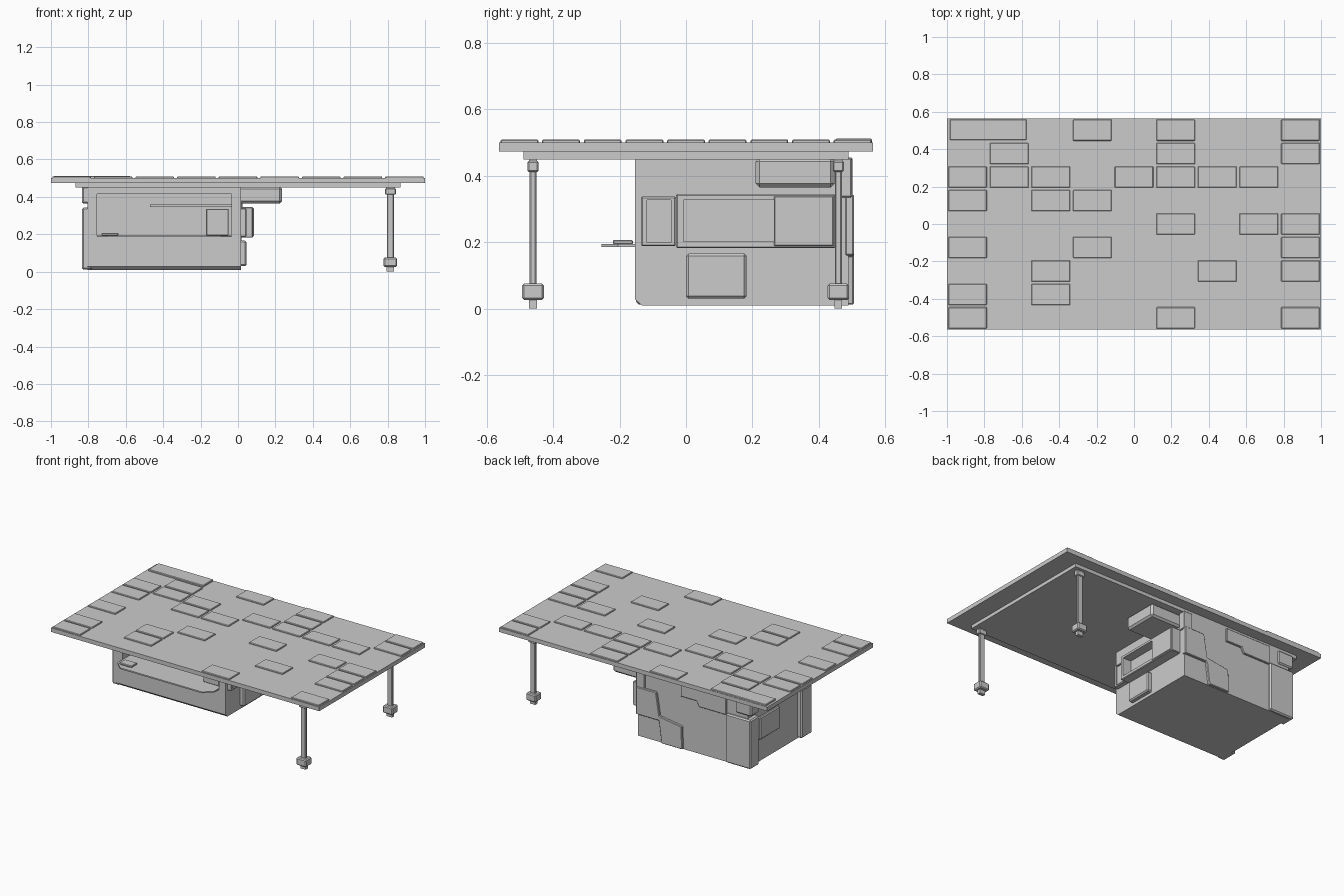
import bpy, bmesh
from mathutils import Vector

if "Cube" in bpy.data.objects:
    bpy.data.objects.remove(bpy.data.objects["Cube"])


def prism(name, pts, axis, a, b, bevel=0.0):
    """Extrude a 2D outline along an axis from a to b."""
    def to3(p, t):
        v = list(p)
        v.insert(axis, t)
        return Vector(v)
    bm = bmesh.new()
    lo = [bm.verts.new(to3(p, a)) for p in pts]
    hi = [bm.verts.new(to3(p, b)) for p in pts]
    bm.faces.new(lo)
    bm.faces.new(hi)
    n = len(pts)
    for i in range(n):
        j = (i + 1) % n
        bm.faces.new((lo[i], lo[j], hi[j], hi[i]))
    bmesh.ops.recalc_face_normals(bm, faces=bm.faces)
    if bevel:
        bmesh.ops.bevel(bm, geom=list(bm.edges), offset=bevel, segments=1,
                        affect='EDGES', profile=0.5)
    me = bpy.data.meshes.new(name)
    bm.to_mesh(me)
    bm.free()
    ob = bpy.data.objects.new(name, me)
    bpy.context.collection.objects.link(ob)
    return ob


def box(name, x, y, z, bevel=0.0):
    """Box from (min, max) pairs."""
    return prism(name, [(x[0], y[0]), (x[1], y[0]), (x[1], y[1]), (x[0], y[1])],
                 2, z[0], z[1], bevel)


def cut(target, cutter):
    cutter.hide_render = True
    m = target.modifiers.new("cut", 'BOOLEAN')
    m.operation = 'DIFFERENCE'
    m.solver = 'EXACT'
    m.object = cutter
    bpy.context.view_layer.objects.active = target
    bpy.ops.object.modifier_apply(modifier=m.name)
    bpy.data.objects.remove(cutter)


# Table top and the slab under it
box("table_top", (-1, 1), (-.563, .563), (.473, .501))
box("under_slab", (-.87, .87), (-.49, .49), (.45, .474))

# Raised tiles on a 9 x 9 grid
rows = ["...#.#..#", ".#...#..#", "###.####.", "#.##.....", ".....#.##",
        "#..#....#", "..#...#.#", "#.#......", "#....#..#"]
for r, row in enumerate(rows):
    for c, ch in enumerate(row):
        if ch == "#":
            x, y = (c - 4) * .2225, (4 - r) * .1255
            box("top_tile", (x - .103, x + .103), (y - .057, y + .057), (.495, .509), .003)
box("wide_top_tile", (-.985, -.575), (.45, .56), (.495, .512), .003)

# Two legs on the right
for y in (-.461, .459):
    x = .815
    for name, w, d, z, bv in (("leg_cap", .058, .033, (.412, .445), .004),
                              ("leg_mount", .048, .024, (.435, .455), 0),
                              ("leg_pole", .038, .021, (.06, .42), .004),
                              ("leg_foot", .072, .065, (.026, .075), .006),
                              ("leg_pin", .04, .023, (.004, .03), 0)):
        box(name, (x - w / 2, x + w / 2), (y - d / 2, y + d / 2), (z[0] - .004 * (name == "leg_pin"), z[1]), bv)

# Cabinet with chamfered lower front edge and front recess
body = prism("cabinet", [(-.153, .028), (-.133, .01), (.49, .01), (.49, .452), (-.153, .452)],
             0, -.805, .015)
cut(body, box("recess_cutter", (-.755, -.035), (-.3, .12), (.19, .415)))

# Pull-out tray, recess shelf and small items
prism("front_tray", [(-.755, .1), (-.755, -.205), (-.7, -.255), (-.09, -.255),
                     (-.035, -.205), (-.035, .1)], 2, .185, .194)
box("recess_shelf", (-.47, -.035), (-.14, .12), (.345, .36))
box("recess_box", (-.17, -.05), (-.13, .12), (.194, .335), .003)
box("tray_item", (-.73, -.64), (-.22, -.16), (.194, .207), .003)

# Right side: open slot housing and covers
housing = box("side_housing", (0, .08), (-.03, .45), (.182, .345), .004)
cut(housing, box("slot_cutter", (.018, .2), (-.008, .265), (.203, .327)))
box("side_housing_cover", (.02, .085), (.265, .445), (.188, .34), .003)
frame = box("side_vent", (0, .045), (-.135, -.03), (.188, .338), .004)
cut(frame, box("vent_cutter", (.035, .2), (-.117, -.045), (.2, .328)))
box("side_lower_cover", (0, .046), (0, .183), (.03, .166), .008)
box("side_upper_box", (0, .235), (.21, .448), (.365, .455), .012)

# Left side: corner guards, upper blocks and middle cover
box("left_front_guard", (-.835, -.78), (-.15, -.04), (.012, .342), .008)
box("left_front_block", (-.835, -.78), (-.15, -.04), (.365, .455), .008)
box("left_back_guard", (-.835, -.65), (.41, .506), (.012, .342), .008)
box("left_back_block", (-.835, -.72), (.41, .5), (.365, .455), .008)
box("left_middle_cover", (-.82, -.78), (.17, .38), (.16, .31), .006)

# Back: stepped panels
prism("back_step_panel", [(.02, .345), (-.13, .345), (-.155, .19), (-.32, .165), (-.325, .012),
                          (-.17, .012), (-.15, .16), (.02, .16)], 1, .48, .506, .004)
prism("back_upper_panel", [(-.31, .455), (-.31, .365), (-.43, .365), (-.445, .33),
                           (-.65, .33), (-.65, .455)], 1, .48, .502, .004)
box("back_right_post", (-.04, .024), (.45, .5), (.335, .453), .004)
